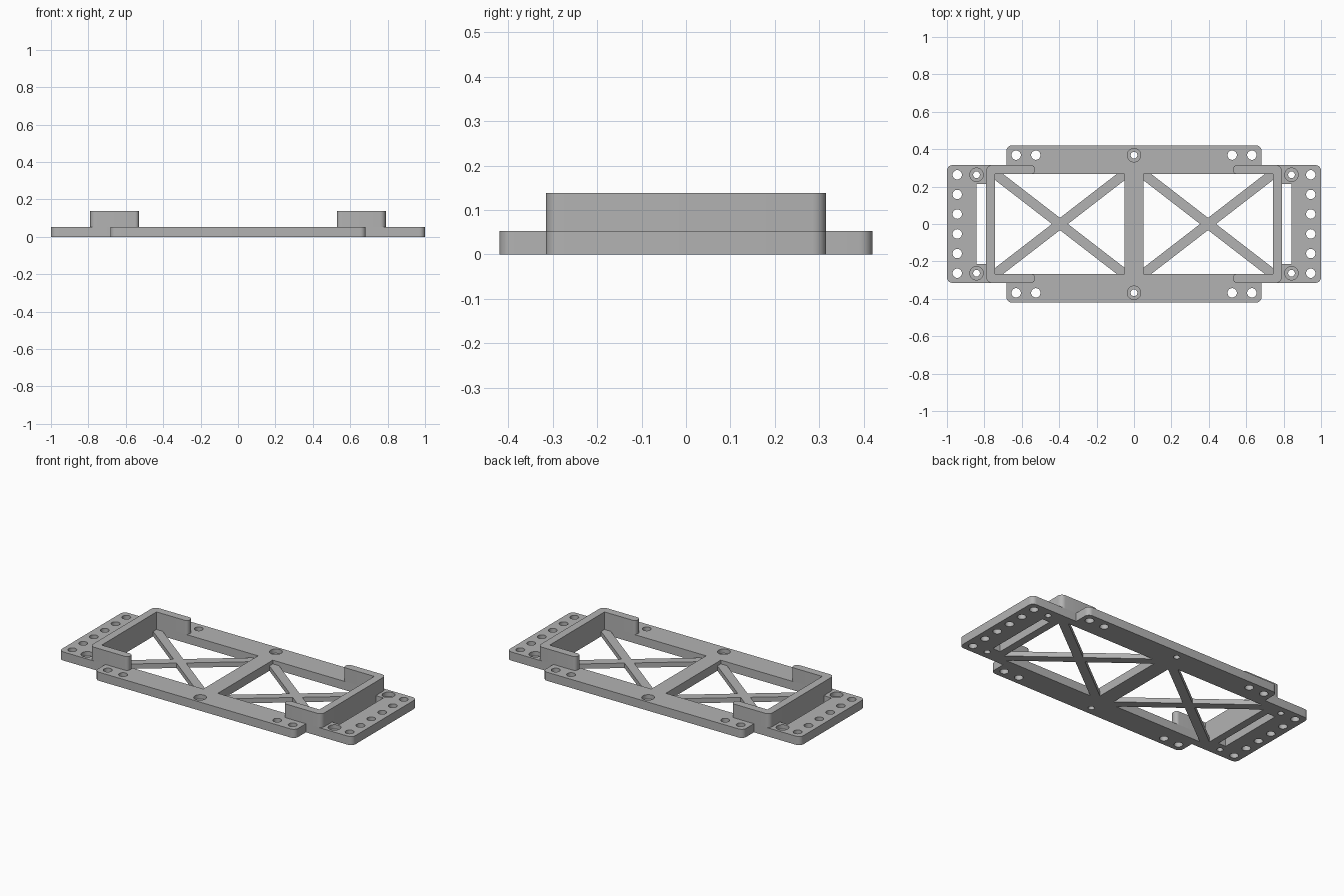
import bpy, bmesh
from math import cos, sin, pi, hypot
from mathutils import Vector

old = bpy.data.objects.get("Cube")
if old:
    bpy.data.objects.remove(old, do_unlink=True)

PLATE, WALL_TOP, BRACE = 0.053, 0.138, 0.03
WIN_IN, WIN_OUT, WIN_Y = 0.05, 0.742, 0.267
END_Y, WALL_X, ROUND = 0.315, 0.79, 0.03

grey = bpy.data.materials.new("plain_grey")
grey.use_nodes = True
grey.diffuse_color = (0.45, 0.45, 0.45, 1)
grey.node_tree.nodes["Principled BSDF"].inputs["Base Color"].default_value = grey.diffuse_color


def rounded(corners, steps=6):
    """Outline from (x, y, radius) corners, with right angles rounded off."""
    out = []
    for i, (x, y, r) in enumerate(corners):
        p = Vector((x, y))
        if not r:
            out.append(p)
            continue
        a = (Vector(corners[i - 1][:2]) - p).normalized() * r
        b = (Vector(corners[(i + 1) % len(corners)][:2]) - p).normalized() * r
        for k in range(steps + 1):
            t = k / steps * pi / 2
            out.append(p + a * (1 - sin(t)) + b * (1 - cos(t)))
    return out


def add_prism(bm, outline, z0, z1):
    face = bm.faces.new([bm.verts.new((x, y, z0)) for x, y in outline])
    top = bmesh.ops.extrude_face_region(bm, geom=[face])["geom"]
    verts = [v for v in top if isinstance(v, bmesh.types.BMVert)]
    bmesh.ops.translate(bm, verts=verts, vec=(0, 0, z1 - z0))


def make(name, prisms):
    bm = bmesh.new()
    for outline, z0, z1 in prisms:
        add_prism(bm, outline, z0, z1)
    bmesh.ops.recalc_face_normals(bm, faces=bm.faces)
    mesh = bpy.data.meshes.new(name)
    bm.to_mesh(mesh)
    bm.free()
    mesh.materials.append(grey)
    ob = bpy.data.objects.new(name, mesh)
    bpy.context.collection.objects.link(ob)
    return ob


def activate(ob):
    bpy.ops.object.select_all(action='DESELECT')
    ob.select_set(True)
    bpy.context.view_layer.objects.active = ob


def cut(ob, cutter):
    mod = ob.modifiers.new("cut", 'BOOLEAN')
    mod.operation, mod.solver, mod.object = 'DIFFERENCE', 'EXACT', cutter
    activate(ob)
    bpy.ops.object.modifier_apply(modifier=mod.name)
    bpy.data.objects.remove(cutter, do_unlink=True)


def circle(x, y, r, n=32):
    return [(x + r * cos(2 * pi * i / n), y + r * sin(2 * pi * i / n)) for i in range(n)]


def rect(x0, x1, y):
    return [(x0, -y), (x1, -y), (x1, y), (x0, y)]


# Base plate: a cross-shaped outline, mirrored from one quarter
quarter = [(1, END_Y, ROUND), (0.683, END_Y, 0), (0.683, 0.42, ROUND)]
left_half = [(x, -y, r) for x, y, r in reversed(quarter)] + quarter
right_half = [(-x, -y, r) for x, y, r in left_half]
plate = make("base_plate", [(rounded(left_half + right_half), 0, PLATE)])

# Windows, end slots and plain bolt holes
through = []
screws = [(0, s * 0.368) for s in (-1, 1)]
for sx in (-1, 1):
    through.append(rect(sx * WIN_IN, sx * WIN_OUT, WIN_Y))
    through.append(rect(sx * WALL_X, sx * 0.842, 0.213))
    for sy in (-1, 1):
        through += [circle(sx * 0.945, sy * y, 0.025) for y in (0.053, 0.158, 0.263)]
        through += [circle(sx * x, sy * 0.368, 0.025) for x in (0.525, 0.63)]
        screws.append((sx * 0.842, sy * 0.263))
through += [circle(x, y, 0.018) for x, y in screws]
cut(plate, make("through_cutter", [(o, -0.1, 0.1) for o in through]))

# Recesses for the screw heads
cut(plate, make("recess_cutter", [(circle(x, y, 0.036), 0.027, 0.1) for x, y in screws]))

parts = [plate]
for side, s in (("left", 1), ("right", -1)):
    # U-shaped retaining wall
    half = [(0.53, WIN_Y, 0.02), (0.53, END_Y, 0.02), (WALL_X, END_Y, ROUND)]
    u = [(WIN_OUT, WIN_Y, 0)] + half
    u += [(x, -y, r) for x, y, r in reversed(u)]
    u = [(s * x, y, r) for x, y, r in u]
    parts.append(make(side + "_wall", [(rounded(u), PLATE, WALL_TOP)]))

    # Crossed braces, trimmed to the window corners
    mid, hx = s * (WIN_IN + WIN_OUT) / 2, (WIN_OUT - WIN_IN) / 2
    length = hypot(hx, WIN_Y)
    a, b = 0.026 * length / WIN_Y, 0.026 * length / hx
    bar = [(-hx, -WIN_Y), (a - hx, -WIN_Y), (hx, WIN_Y - b)]
    bar += [(-x, -y) for x, y in bar]
    for label, m in (("rising", 1), ("falling", -1)):
        outline = [(mid + m * x, y) for x, y in bar]
        parts.append(make(f"{side}_{label}_brace", [(outline, 0, BRACE)]))

for ob in parts:
    activate(ob)
    bpy.ops.object.shade_smooth_by_angle(angle=0.6)
